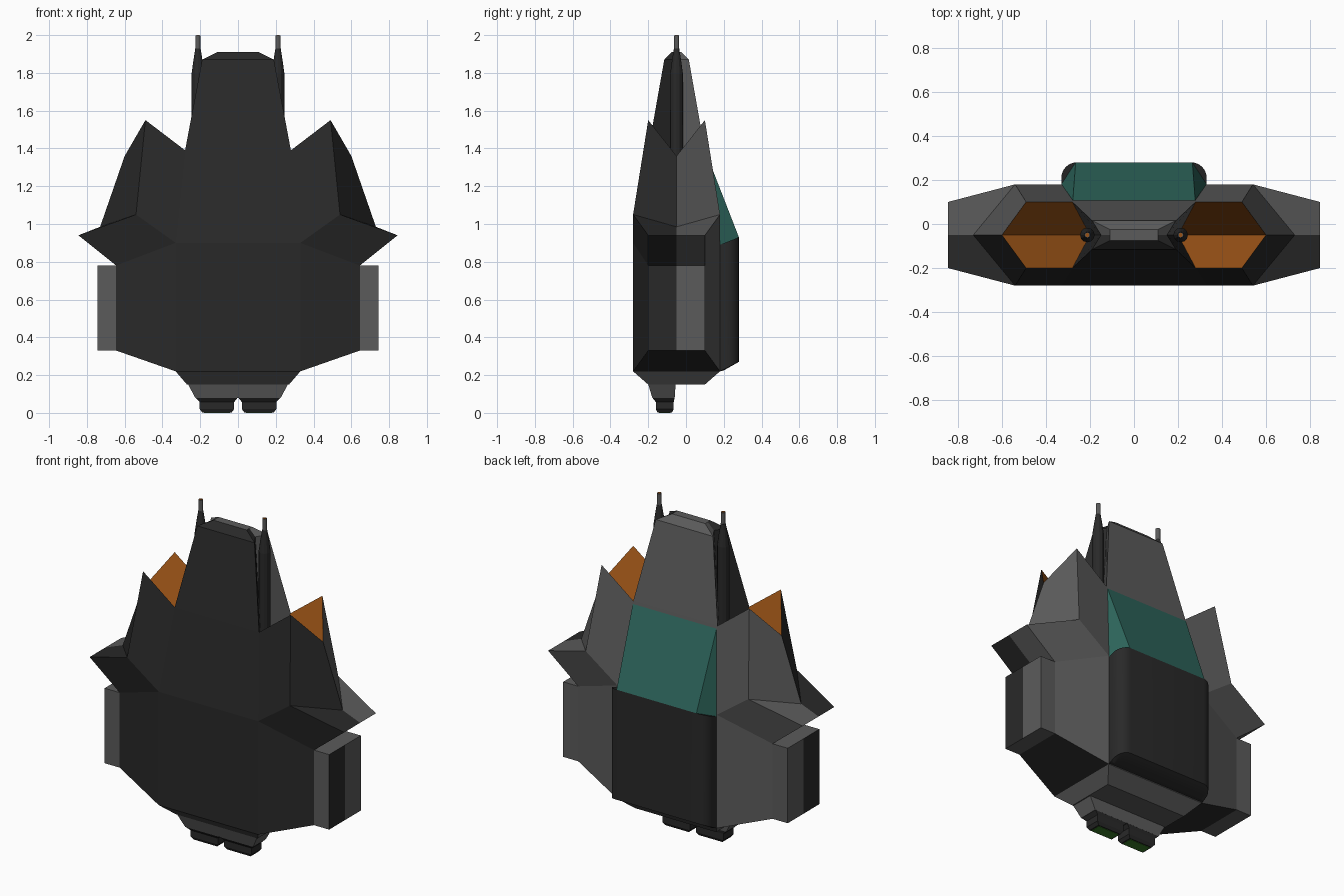
import bpy, bmesh, math

if "Cube" in bpy.data.objects:
    bpy.data.objects.remove(bpy.data.objects["Cube"])

def mat(name, rgb):
    m = bpy.data.materials.new(name)
    m.diffuse_color = (*rgb, 1)
    m.use_nodes = True
    m.node_tree.nodes["Principled BSDF"].inputs["Base Color"].default_value = m.diffuse_color
    return m

DARK = mat("dark_grey", (0.022, 0.022, 0.022))
GREY = mat("mid_grey", (0.105, 0.105, 0.105))
ORANGE = mat("burnt_orange", (0.32, 0.085, 0.008))
TEAL = mat("teal_glass", (0.026, 0.13, 0.105))
GREEN = mat("engine_green", (0.04, 0.2, 0.02))
MATS = [DARK, GREY, ORANGE, TEAL, GREEN]

def finish(bm, name, mats):
    bmesh.ops.remove_doubles(bm, verts=bm.verts, dist=1e-5)
    bmesh.ops.recalc_face_normals(bm, faces=bm.faces)
    me = bpy.data.meshes.new(name)
    bm.to_mesh(me)
    bm.free()
    for m in mats:
        me.materials.append(m)
    ob = bpy.data.objects.new(name, me)
    bpy.context.collection.objects.link(ob)
    return ob

def loft(name, rings, mats, cap_mat=0):
    """Skin between rings of equal point count, capped at both ends."""
    bm = bmesh.new()
    vr = [[bm.verts.new(p) for p in r] for r in rings]
    n = len(rings[0])
    for a, b in zip(vr, vr[1:]):
        for i in range(n):
            bm.faces.new((a[i], a[(i + 1) % n], b[(i + 1) % n], b[i]))
    bm.faces.new(vr[0])
    bm.faces.new(vr[-1]).material_index = cap_mat
    return finish(bm, name, mats)

def rect(x0, x1, y0, y1, z):
    return [(x0, y0, z), (x1, y0, z), (x1, y1, z), (x0, y1, z)]

# Hull: one quarter (x, distance from mid plane, z), mirrored twice
MID = -0.05
P = dict(A=(.33, .23, .22), B=(.33, .23, .90), C=(.54, .23, 1.05), D=(.845, .15, .94),
         E=(.645, .15, .78), F=(.645, .15, .33), G=(.28, .15, 1.39), H=(.49, .15, 1.55),
         I=(.60, 0, 1.36), J=(.73, 0, .985), K=(.20, 0, 1.055), L=(.19, .065, 1.87),
         M=(.15, 0, 1.87), N=(.11, .025, 1.91), P=(.745, .15, .33), Q=(.745, .15, .78),
         R=(.27, .15, .15))
for k in "ABGLNR":                       # centre line copies
    P[k + "0"] = (0, P[k][1], P[k][2])
for k in "ADEFNPQR":                     # mid plane copies
    P[k + "m"] = (P[k][0], 0, P[k][2])
P["N0m"] = (0, 0, 1.91)
P["R0m"] = (0, 0, .15)

SPLIT = -1                               # dark in front, grey behind
FACES = [("A0 A B B0", SPLIT), ("A F E B", SPLIT), ("B E D C", SPLIT), ("B C H G", SPLIT),
         ("B0 B G G0", SPLIT), ("C J I H", SPLIT), ("C D Dm J", SPLIT), ("D E Em Dm", SPLIT),
         ("G L L0 G0", SPLIT), ("G K M L", SPLIT), ("L0 L N N0", SPLIT), ("L M Nm N", SPLIT),
         ("N Nm N0m N0", 1), ("G H I K", 2), ("A F Fm Am", 0),
         ("F P Q E", 1), ("P Pm Qm Q", SPLIT), ("E Q Qm Em", 1), ("F Fm Pm P", 1),
         ("A A0 R0 R", 1), ("A Am Rm R", 1), ("R Rm R0m R0", 1)]
bm = bmesh.new()
for sx in (1, -1):
    for sy in (-1, 1):
        for names, m in FACES:
            vs = [bm.verts.new((sx * P[k][0], MID + sy * P[k][1], P[k][2])) for k in names.split()]
            f = bm.faces.new(vs)
            f.material_index = (0 if sy < 0 else 1) if m == SPLIT else m
finish(bm, "hull", MATS)

# Back cargo hump with rounded vertical edges
prof = [(.33, .10), (.33, .18)]
for i in range(7):
    a = math.radians(15 * i)
    prof.append((.26 + .07 * math.cos(a), .21 + .07 * math.sin(a)))
prof += [(-x, y) for x, y in reversed(prof)]
rings = [[(x * .97, min(y, .2), .225) for x, y in prof],
         [(x, y, .22 + .5 * max(0, y - .18)) for x, y in prof],
         [(x, y, .89 + .4 * max(0, y - .18)) for x, y in prof]]
hump = loft("cargo_hump", rings, [DARK])
bpy.context.view_layer.objects.active = hump
hump.select_set(True)
bpy.ops.object.shade_smooth_by_angle(angle=math.radians(30))

# Teal window sloping from the nose to the hump
bm = bmesh.new()
top, low, side = [], [], []
for s in (-1, 1):
    top.append(bm.verts.new((s * .278, .107, 1.375)))
    low.append(bm.verts.new((s * .265, .28, .93)))
    side.append(bm.verts.new((s * .33, .182, .885)))
bm.faces.new((top[0], top[1], low[1], low[0]))
for i in (0, 1):
    bm.faces.new((top[i], low[i], side[i]))
bm.faces.new((side[0], low[0], low[1], side[1]))
bm.faces.new((top[0], side[0], side[1], top[1]))
finish(bm, "rear_window", [TEAL])

# Engine block under the hull
loft("engine_block", [rect(-.265, .265, -.2, -.055, .152), rect(-.225, .225, -.178, -.06, .078)], [GREY])

for s, tag in ((1, "right"), (-1, "left")):
    # Engine nozzles with glowing outlets
    def nz(x0, x1, y0, y1, z):
        return [(s * x, y, z) for x, y, z in rect(x0, x1, y0, y1, z)]
    loft("nozzle_" + tag, [nz(.002, .225, -.178, -.06, .08), nz(.02, .203, -.16, -.065, .058),
                           nz(.02, .203, -.16, -.065, .02), nz(.034, .189, -.15, -.075, .002)], [DARK])
    loft("nozzle_glow_" + tag, [nz(.042, .181, -.144, -.081, .004), nz(.042, .181, -.144, -.081, 0)], [GREEN])

    # Guns nested in the nose sides
    def ring(r, z, n=12):
        return [(s * .212 + r * math.cos(2 * math.pi * i / n),
                 MID + r * math.sin(2 * math.pi * i / n), z) for i in range(n)]
    loft("gun_body_" + tag, [ring(.033, 1.06), ring(.033, 1.8), ring(.025, 1.86), ring(.014, 1.93)], [DARK])
    loft("gun_barrel_" + tag, [ring(.013, 1.9), ring(.013, 1.998)], [GREY])
    loft("gun_tip_" + tag, [ring(.009, 1.996), ring(.009, 2.0)], [ORANGE])
